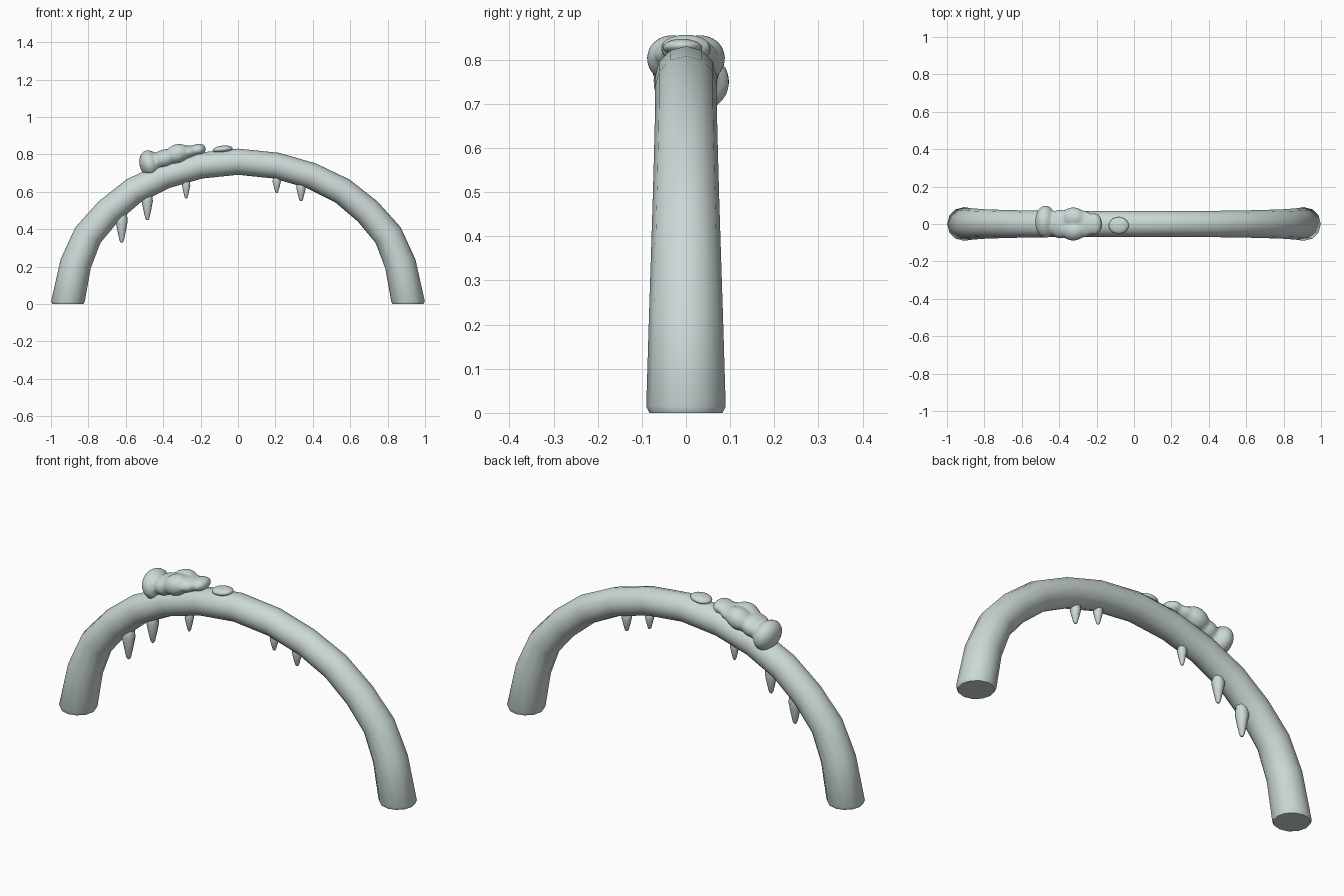
import bpy, bmesh, math
from mathutils import Vector, Matrix

if "Cube" in bpy.data.objects:
    bpy.data.objects.remove(bpy.data.objects["Cube"])

ice = bpy.data.materials.new("pale_ice")
ice.diffuse_color = (0.60, 0.69, 0.68, 1)
ice.use_nodes = True
ice.node_tree.nodes["Principled BSDF"].inputs["Base Color"].default_value = ice.diffuse_color


def finish(name, bm, angle=None):
    bmesh.ops.recalc_face_normals(bm, faces=bm.faces)
    me = bpy.data.meshes.new(name)
    bm.to_mesh(me)
    bm.free()
    me.materials.append(ice)
    ob = bpy.data.objects.new(name, me)
    bpy.context.collection.objects.link(ob)
    bpy.ops.object.select_all(action='DESELECT')
    ob.select_set(True)
    bpy.context.view_layer.objects.active = ob
    if angle:
        bpy.ops.object.shade_smooth_by_angle(angle=math.radians(angle))
    else:
        bpy.ops.object.shade_smooth()
    return ob


def skin(bm, rings):
    """Bridge vertex rings into a capped tube."""
    rings = [[bm.verts.new(p) for p in ring] for ring in rings]
    n = len(rings[0])
    for a, b in zip(rings, rings[1:]):
        for i in range(n):
            j = (i + 1) % n
            bm.faces.new((a[i], a[j], b[j], b[i]))
    bm.faces.new(rings[0])
    bm.faces.new(rings[-1])


# Arch: tapered round tube along a symmetric path (x, z, radius)
half = [(.909, 0, .083), (.909, .015, .09), (.868, .215, .084), (.803, .368, .079),
        (.693, .495, .075), (.558, .605, .072), (.392, .686, .07), (.205, .74, .07)]
path = [(-x, z, r) for x, z, r in half] + [(0, .761, .07)] + half[::-1]
SIDES = 12
rings = []
for k, (x, z, r) in enumerate(path):
    if k in (0, 1, len(path) - 2, len(path) - 1):
        t = Vector((0, 0, 1 if x < 0 else -1))
    else:
        p, q = path[k - 1], path[k + 1]
        t = Vector((q[0] - p[0], 0, q[1] - p[1])).normalized()
    out = Vector((-t.z, 0, t.x))
    angs = [2 * math.pi * i / SIDES for i in range(SIDES)]
    rings.append([Vector((x, 0, z)) + out * (r * math.cos(a)) + Vector((0, r * math.sin(a), 0))
                  for a in angs])
bm = bmesh.new()
skin(bm, rings)
finish("arch", bm, 50)

# Icicles hanging under the arch: x, tip z, top z, radius
for n, (x, tip, top, r) in enumerate([(-.622, .33, .51, .032), (-.485, .45, .61, .030),
                                      (-.277, .565, .675, .022), (.207, .595, .69, .022),
                                      (.337, .55, .66, .025)]):
    bm = bmesh.new()
    prof = [(0, .2), (.06, .38), (.35, .72), (.62, 1), (.82, .9), (1, .4)]
    skin(bm, [[Vector((x + r * f * math.cos(i * math.pi / 4), r * f * math.sin(i * math.pi / 4),
                       tip + (top - tip) * h)) for i in range(8)] for h, f in prof])
    finish(f"icicle_{n + 1}", bm, 60)


def lumps(name, balls):
    bm = bmesh.new()
    for c, s, tilt in balls:
        m = Matrix.Translation(c) @ Matrix.Rotation(math.radians(-tilt), 4, 'Y') @ Matrix.Diagonal((*s, 1))
        bmesh.ops.create_icosphere(bm, subdivisions=3, radius=1, matrix=m)
    return finish(name, bm)


# Snow clump draped over the left shoulder, blended into one mass
clump = lumps("snow_clump", [
    ((-.473, .012, .750), (.055, .088, .075), 15),
    ((-.395, 0, .775), (.065, .078, .052), 20),
    ((-.325, -.032, .803), (.068, .058, .052), 20),
    ((-.325, .032, .803), (.068, .058, .052), 20),
    ((-.265, 0, .812), (.05, .072, .036), 15),
    ((-.212, 0, .826), (.042, .060, .032), 10)])
rm = clump.modifiers.new("blend", 'REMESH')
rm.mode = 'VOXEL'
rm.voxel_size = 0.01
rm.use_smooth_shade = True
sm = clump.modifiers.new("soften", 'SMOOTH')
sm.factor = 0.5
sm.iterations = 4

# Small separate snow patch near the crown
lumps("snow_patch", [((-.082, -.008, .828), (.054, .045, .019), 6)])
